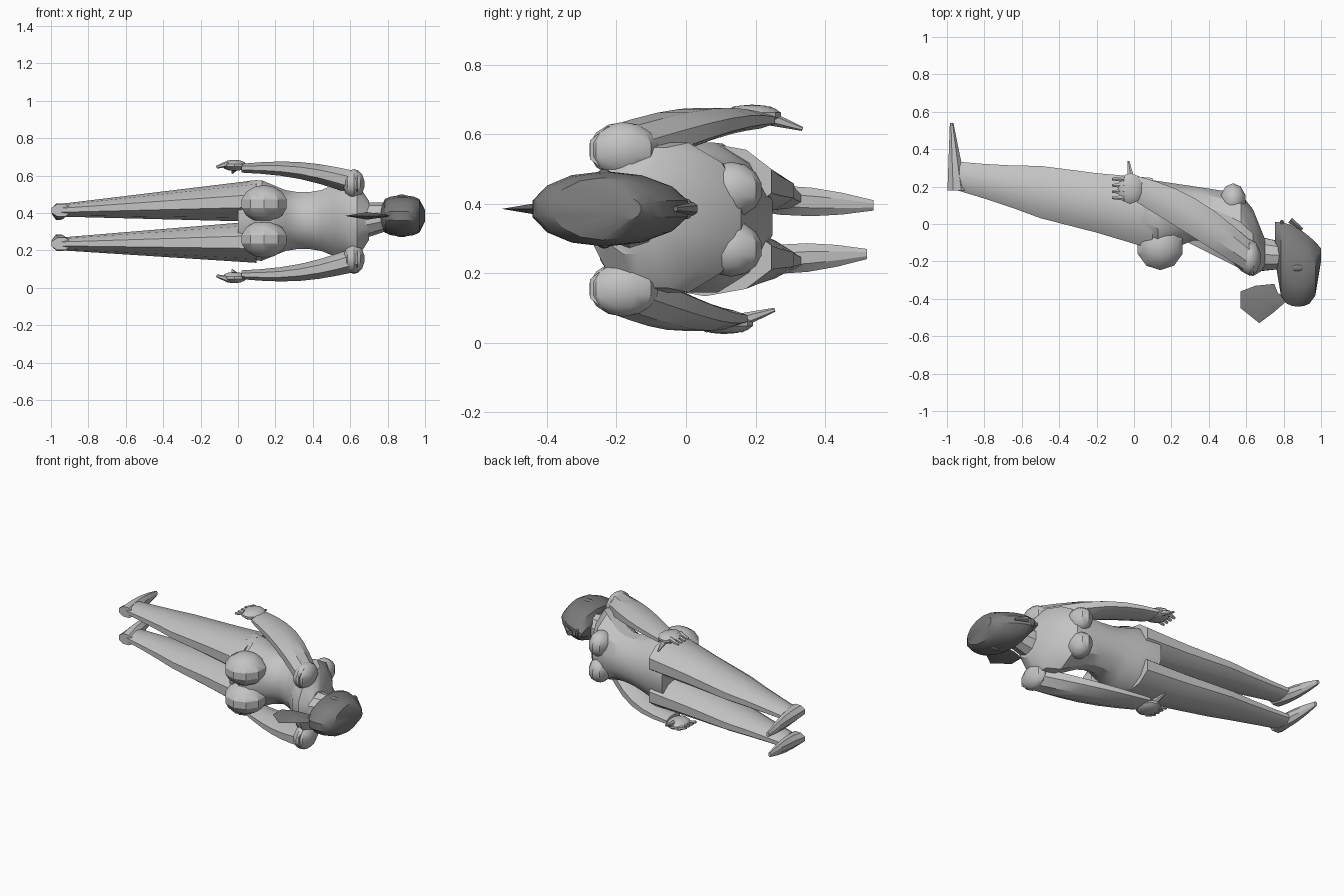
import bpy, bmesh, math
from mathutils import Matrix, Vector

if "Cube" in bpy.data.objects:
    bpy.data.objects.remove(bpy.data.objects["Cube"])


def material(name, grey):
    mat = bpy.data.materials.new(name)
    mat.use_nodes = True
    colour = (grey, grey, grey, 1)
    mat.diffuse_color = colour
    mat.node_tree.nodes["Principled BSDF"].inputs["Base Color"].default_value = colour
    return mat


skin = material("light grey", 0.55)
hair = material("dark grey", 0.2)
parts = []


def lerp(start, end, t):
    return start + (end - start) * t


def bump(x, centre, width):
    return math.exp(-((x - centre) / width) ** 2)


def finish(name, bm, mat):
    bmesh.ops.recalc_face_normals(bm, faces=bm.faces)
    mesh = bpy.data.meshes.new(name)
    bm.to_mesh(mesh)
    bm.free()
    mesh.materials.append(mat)
    part = bpy.data.objects.new(name, mesh)
    bpy.context.collection.objects.link(part)
    parts.append(part)


def loft(name, mat, start, end, rings, shape, along="x", sides=10):
    """Skin rings whose shape(t) gives low edge, high edge, z centre and z half width."""
    bm = bmesh.new()
    previous = None
    for step in range(rings):
        t = step / (rings - 1)
        place = lerp(start, end, t)
        low, high, middle, half = shape(t)
        ring = []
        for i in range(sides):
            angle = math.tau * (i + 0.5) / sides
            across = (low + high) / 2 + (high - low) / 2 * math.cos(angle) * 1.03
            z = middle + half * math.sin(angle) * 1.03
            point = (place, across, z) if along == "x" else (across, place, z)
            ring.append(bm.verts.new(point))
        if previous:
            for i in range(sides):
                bm.faces.new((previous[i - 1], previous[i], ring[i], ring[i - 1]))
        else:
            bm.faces.new(ring)
        previous = ring
    bm.faces.new(previous)
    finish(name, bm, mat)


def blob(name, mat, centre, size):
    bm = bmesh.new()
    bmesh.ops.create_uvsphere(bm, u_segments=10, v_segments=7, radius=1,
                              matrix=Matrix.Translation(centre) @ Matrix.Diagonal((*size, 1)))
    finish(name, bm, mat)


def taper(name, mat, start, end, thick, thin, sides=6):
    start, end = Vector(start), Vector(end)
    axis = end - start
    turn = axis.to_track_quat("Z", "Y").to_matrix().to_4x4()
    bm = bmesh.new()
    bmesh.ops.create_cone(bm, cap_ends=True, segments=sides, radius1=thick, radius2=thin,
                          depth=axis.length,
                          matrix=Matrix.Translation((start + end) / 2) @ turn)
    finish(name, bm, mat)


body_z = 0.355
head_z = 0.385


# Torso: hips, narrow waist, wide chest, sloping shoulders
def torso_shape(t):
    x = 0.7 * t
    back = -0.08 - 0.1 * bump(x, 0.15, 0.1) - 0.2 * bump(x, 0.63, 0.15)
    front = 0.25 - 0.15 * x - 10 * max(0, x - 0.55) ** 2
    half = (0.15 + 0.07 * bump(x, 0.1, 0.12) + 0.07 * bump(x, 0.6, 0.12)
            - 8 * max(0, x - 0.6) ** 2)
    return back, front, body_z + 0.005, half


loft("torso", skin, 0, 0.7, 12, torso_shape, sides=12)
taper("neck", skin, (0.65, -0.16, 0.36), (0.82, -0.17, head_z), 0.1, 0.07, sides=10)

for side, sign in (("top", 1), ("low", -1)):

    # Legs draw together and thin out towards the ankles
    def leg_shape(t):
        calf = bump(t, 0.45, 0.15)
        back = lerp(0.18, -0.14, t) - 0.015 * calf
        front = lerp(0.335, 0.25, t) + 0.015 * calf
        middle = lerp(0.325, body_z, t) + sign * lerp(0.09, 0.11, t)
        return back, front, middle, lerp(0.033, 0.108, t)

    # Feet wedge down from ankle to toe
    def foot_shape(t):
        half = 0.01 + 0.035 * math.sin(math.pi * lerp(0.25, 0.95, t))
        middle = 0.325 + sign * lerp(0.09, 0.07, t)
        return lerp(-1, -0.985, t), lerp(-0.89, -0.965, t), middle, half

    # Arms bow outward; the low one reaches less far forward
    reach = 0 if sign > 0 else -0.08

    def arm_shape(t):
        bow = math.sin(math.pi * t)
        back = lerp(-0.28, 0.11, t) + reach * t
        front = lerp(-0.1, 0.26, t) + reach * t + 0.06 * bow
        middle = body_z + sign * (lerp(0.2, 0.285, t) + 0.03 * bow)
        return back, front, middle, lerp(0.07, 0.025, t)

    loft("leg_" + side, skin, -0.95, 0.1, 8, leg_shape)
    loft("foot_" + side, skin, 0.18, 0.53 + 0.01 * sign, 5, foot_shape, along="y", sides=8)
    blob("buttock_" + side, skin, (0.14, -0.12, body_z + sign * 0.095), (0.13, 0.13, 0.1))
    blob("breast_" + side, skin, (0.53, 0.13, body_z + sign * 0.085), (0.07, 0.09, 0.08))
    blob("shoulder_" + side, skin, (0.62, -0.18, body_z + sign * 0.2), (0.06, 0.1, 0.08))
    loft("arm_" + side, skin, 0.64, 0.02, 7, arm_shape, sides=8)

    # Hands with a row of fingers and a thumb pointing forward
    def hand_point(x, y, out):
        return x, y + reach, body_z + sign * out

    blob("hand_" + side, skin, hand_point(-0.02, 0.19, 0.3), (0.07, 0.085, 0.03))
    for i in range(4):
        y = lerp(0.14, 0.24, i / 3)
        taper(f"finger_{i}_{side}", skin, hand_point(-0.05, y, 0.31),
              hand_point(-0.115, y, 0.29), 0.017, 0.008)
    taper("thumb_" + side, skin, hand_point(-0.01, 0.21, 0.3),
          hand_point(-0.03, 0.335, 0.26), 0.025, 0.006)
    blob("ear_" + side, hair, (0.875, -0.235, head_z + sign * 0.1), (0.035, 0.02, 0.014))


# Head: long from face to back, rounded at chin and crown
def head_shape(t):
    swell = math.sqrt(1 - abs(2 * t - 1) ** 3)
    return -0.2 - 0.24 * swell, 0.01 - 0.14 * t * t, head_z, 0.03 + 0.075 * swell


loft("head", hair, 0.755, 1, 9, head_shape, sides=14)
taper("nose", hair, (0.9, -0.03, head_z), (0.835, 0.02, head_z), 0.008, 0.02)
blob("lips", hair, (0.79, 0, head_z), (0.014, 0.022, 0.03))

# Ponytail: flat fan, thickest in the middle
bm = bmesh.new()
outline = [(0.57, -0.36), (0.65, -0.33), (0.75, -0.32), (0.77, -0.37),
           (0.83, -0.4), (0.75, -0.47), (0.67, -0.53), (0.57, -0.45)]
rim = [bm.verts.new((x, y, head_z)) for x, y in outline]
for bulge in (-0.02, 0.02):
    peak = bm.verts.new((0.69, -0.41, head_z + bulge))
    for i in range(len(rim)):
        bm.faces.new((rim[i - 1], rim[i], peak))
finish("ponytail", bm, hair)

# Soft shading with crisp creases
bpy.ops.object.select_all(action="DESELECT")
for part in parts:
    part.select_set(True)
bpy.context.view_layer.objects.active = parts[0]
bpy.ops.object.shade_smooth_by_angle(angle=math.radians(30))
